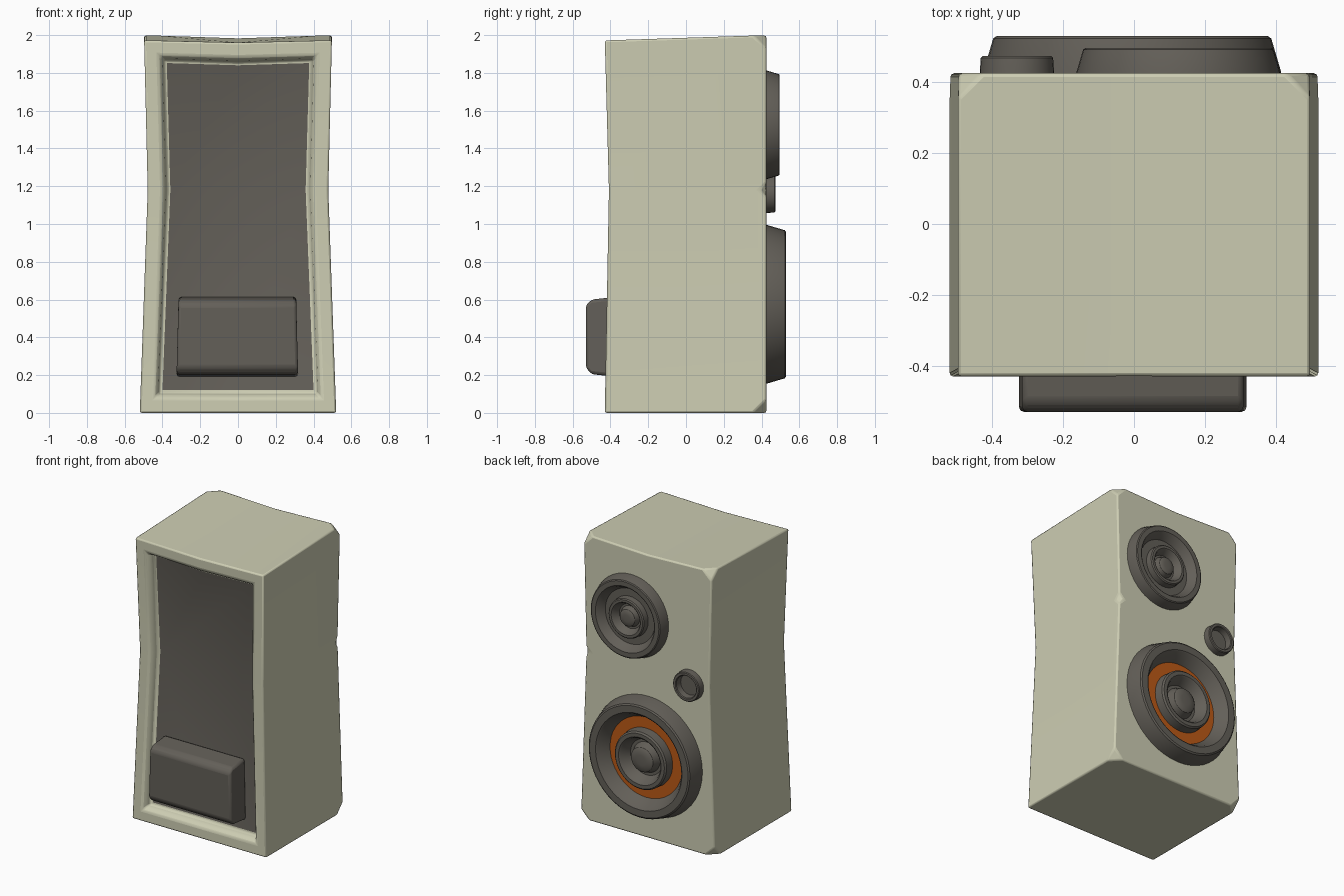
import bpy, bmesh, math

if "Cube" in bpy.data.objects:
    bpy.data.objects.remove(bpy.data.objects["Cube"])


def material(name, rgb):
    m = bpy.data.materials.new(name)
    m.diffuse_color = (*rgb, 1)
    m.use_nodes = True
    m.node_tree.nodes["Principled BSDF"].inputs["Base Color"].default_value = m.diffuse_color
    return m


cream = material("cream shell", (0.61, 0.61, 0.45))
dark = material("dark grey", (0.125, 0.115, 0.098))
orange = material("orange", (0.50, 0.10, 0.008))


def finish(bm, name, mats, bevel=0):
    bmesh.ops.recalc_face_normals(bm, faces=bm.faces[:])
    me = bpy.data.meshes.new(name)
    bm.to_mesh(me)
    bm.free()
    ob = bpy.data.objects.new(name, me)
    bpy.context.collection.objects.link(ob)
    for m in mats:
        me.materials.append(m)
    if bevel:
        mod = ob.modifiers.new("soft edges", 'BEVEL')
        mod.width, mod.segments = bevel, 2
        mod.limit_method, mod.angle_limit = 'ANGLE', math.radians(35)
    bpy.ops.object.select_all(action='DESELECT')
    ob.select_set(True)
    bpy.context.view_layer.objects.active = ob
    bpy.ops.object.shade_smooth_by_angle(angle=math.radians(32))
    return ob


def loft(bm, rings):
    """Join a list of equal closed vertex rings with quads."""
    for a, b in zip(rings, rings[1:]):
        for i in range(len(a)):
            j = (i + 1) % len(a)
            bm.faces.new((a[i], a[j], b[j], b[i]))


def outline(bm, inset, top, dip, depth=None):
    """Waisted cabinet outline; depth=None gives the flat driver side."""
    w0, w1, w2 = 0.52 - inset, 0.478 - inset, 0.497 - inset
    t = top - inset
    pts = [(-w0, inset), (0, inset), (w0, inset), (w1, 1.18),
           (w2, t), (0, t - dip), (-w2, t), (-w1, 1.18)]

    def front(z):
        return -0.43 + 0.022 * (1 - abs(z - 1.18) / (1.18 if z < 1.18 else 0.8))
    return [bm.verts.new((x, 0.425 if depth is None else front(z) + depth, z))
            for x, z in pts]


# cabinet: shell with a recessed panel in the front
bm = bmesh.new()
back = outline(bm, 0, 2.0, 0.017)
frame = [outline(bm, i, 1.972, 0.012, d)
         for i, d in ((0, 0), (0.075, 0), (0.095, 0.02), (0.103, 0.055), (0.12, 0.06))]
loft(bm, [back] + frame)
bm.faces.new((back[0], back[1], back[2], back[3], back[7]))
bm.faces.new((back[3], back[4], back[5], back[6], back[7]))
inner = frame[-1]
for idx in ((0, 1, 2, 3, 7), (3, 4, 5, 6, 7)):
    bm.faces.new([inner[i] for i in idx]).material_index = 1
# cut corners and the small nick in one edge
bmesh.ops.bevel(bm, geom=[back[3]], offset=0.04, segments=1, affect='VERTICES')
corners = [v for v in bm.verts if v.co.y > 0.42 and abs(v.co.x) > 0.49
           and (v.co.z < 0.01 or v.co.z > 1.99)]
bmesh.ops.bevel(bm, geom=corners, offset=0.07, segments=1, affect='VERTICES')
finish(bm, "cabinet", [cream, dark], 0.01)

# connection box on the front panel
bm = bmesh.new()
rings = []
for y, z0, z1 in ((-0.36, 0.19, 0.615), (-0.50, 0.205, 0.60), (-0.53, 0.24, 0.57)):
    rings.append([bm.verts.new(p) for p in
                  ((-0.325, y, z0), (0.318, y, z0), (0.308, y, z1), (-0.315, y, z1))])
loft(bm, rings)
bm.faces.new(rings[0])
bm.faces.new(rings[-1])
finish(bm, "connection_box", [dark], 0.015)


def lathe(name, x, z, profile, scale=1, accent=None, n=48):
    """Turn (radius, height above the baffle) points around the y axis."""
    bm = bmesh.new()
    rings = []
    for r, h in profile:
        rings.append([bm.verts.new((x + scale * r * math.cos(2 * math.pi * k / n),
                                    0.423 + scale * h,
                                    z + scale * r * math.sin(2 * math.pi * k / n)))
                      for k in range(n)])
    loft(bm, rings)
    bm.faces.new(rings[0])
    bm.faces.new(rings[-1])
    if accent:
        lo, hi = accent
        for f in bm.faces:
            r = [math.hypot(v.co.x - x, v.co.z - z) / scale for v in f.verts]
            if min(r) > lo and max(r) < hi:
                f.material_index = 1
    return finish(bm, name, [dark, orange])


# drivers: raised rim, surround, cone ring and centre dome
driver = [(0.42, -0.02), (0.42, 0.005), (0.392, 0.10), (0.382, 0.107), (0.335, 0.107),
          (0.325, 0.10), (0.28, 0.025), (0.205, 0.025), (0.20, 0.085), (0.19, 0.095),
          (0.165, 0.095), (0.155, 0.088), (0.125, 0.02), (0.105, 0.02), (0.085, 0.07),
          (0.07, 0.08), (0.035, 0.083), (0.01, 0.084)]
lathe("woofer", -0.005, 0.575, driver, 1, (0.203, 0.283))
lathe("tweeter", 0.125, 1.525, driver, 0.685)

# bass port
port = [(0.105, -0.02), (0.105, 0.0), (0.102, 0.045), (0.097, 0.05), (0.082, 0.05),
        (0.077, 0.045), (0.072, 0.004)]
lathe("bass_port", -0.33, 1.163, port, n=32)
